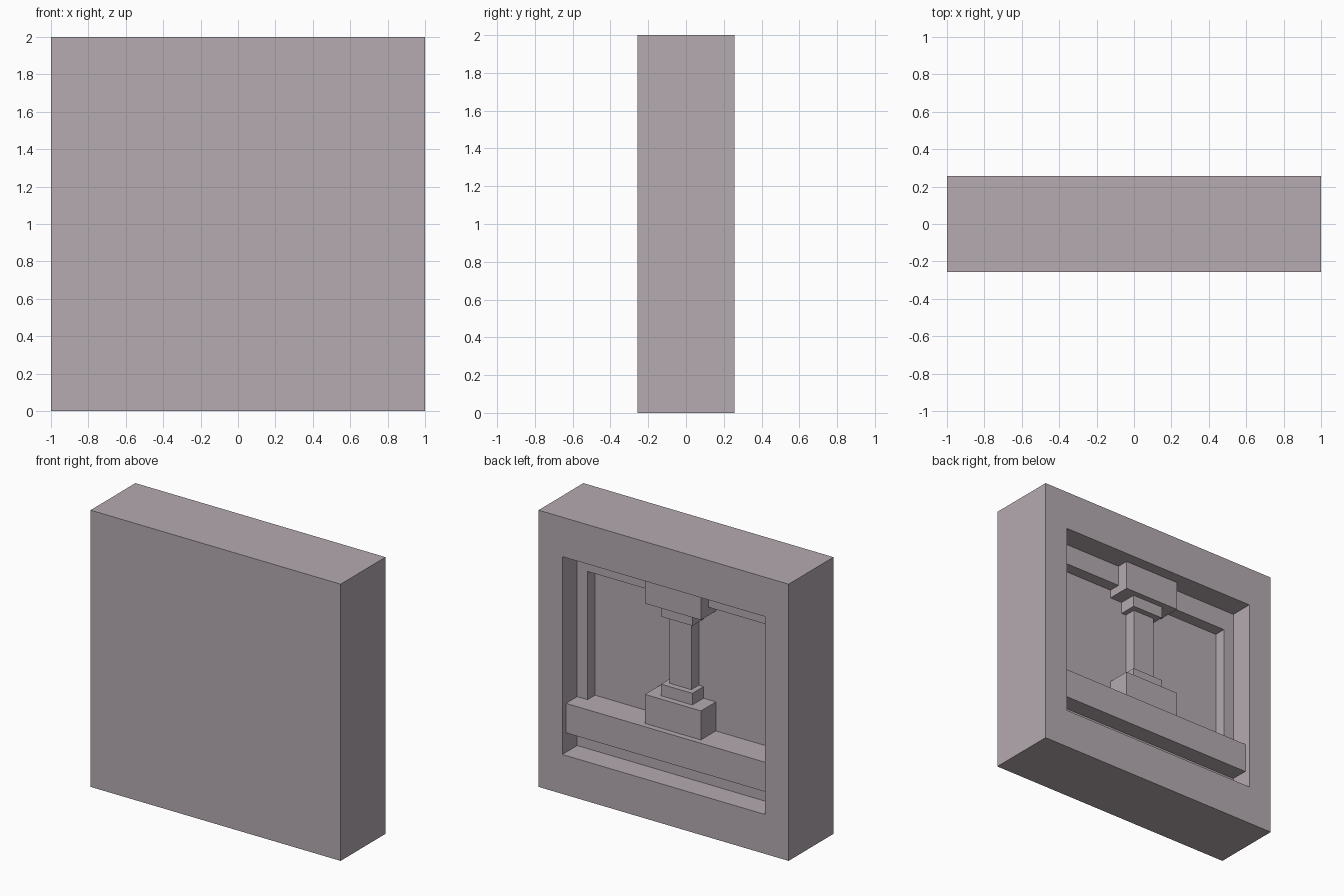
import bpy
import bmesh

cube = bpy.data.objects.get("Cube")
if cube:
    bpy.data.objects.remove(cube, do_unlink=True)

# Single stone colour
COLOUR = (0.46, 0.405, 0.433, 1.0)
stone = bpy.data.materials.new("pinkish grey stone")
stone.use_nodes = True
stone.diffuse_color = COLOUR
stone.node_tree.nodes["Principled BSDF"].inputs["Base Color"].default_value = COLOUR

BACK = 0.256         # half the wall thickness
STEP = 0.086         # depth of the inner reveal
CENTRE = -0.015      # column axis in x


def add_object(name, bm):
    bmesh.ops.recalc_face_normals(bm, faces=bm.faces)
    mesh = bpy.data.meshes.new(name)
    bm.to_mesh(mesh)
    bm.free()
    mesh.materials.append(stone)
    obj = bpy.data.objects.new(name, mesh)
    bpy.context.collection.objects.link(obj)
    return obj


def box(name, x, half_width, y0, y1, z0, z1):
    bm = bmesh.new()
    bmesh.ops.create_cube(bm, size=1)
    for v in bm.verts:
        v.co.x = x + half_width * (1 if v.co.x > 0 else -1)
        v.co.y = y1 if v.co.y > 0 else y0
        v.co.z = z1 if v.co.z > 0 else z0
    return add_object(name, bm)


# Wall block with a stepped niche: rectangular rings (half width, bottom, top, y)
rings = [
    (1, 0, 2, -BACK),
    (1, 0, 2, BACK),
    (0.81, 0.285, 1.715, BACK),
    (0.81, 0.285, 1.715, STEP),
    (0.727, 0.44, 1.565, STEP),
    (0.727, 0.44, 1.565, 0),
]
bm = bmesh.new()
loops = []
for w, z0, z1, y in rings:
    corners = ((-w, z0), (w, z0), (w, z1), (-w, z1))
    loops.append([bm.verts.new((x, y, z)) for x, z in corners])
for a, b in zip(loops, loops[1:]):
    for i in range(4):
        j = (i + 1) % 4
        bm.faces.new((a[i], a[j], b[j], b[i]))
bm.faces.new(loops[0])
bm.faces.new(loops[-1])
add_object("wall_block", bm)

# Sill beam across the niche
box("sill_beam", 0, 0.81, 0, 0.213, 0.425, 0.638)

# Column: base and top blocks, collars and shaft
box("column_base", CENTRE, 0.224, 0, 0.171, 0.638, 0.848)
box("lower_collar", CENTRE, 0.125, 0, 0.128, 0.848, 0.932)
box("column_shaft", CENTRE, 0.087, 0, 0.085, 0.932, 1.42)
box("upper_collar", CENTRE, 0.125, 0, 0.128, 1.42, 1.505)
box("column_top", CENTRE, 0.224, 0, 0.171, 1.505, 1.715)
